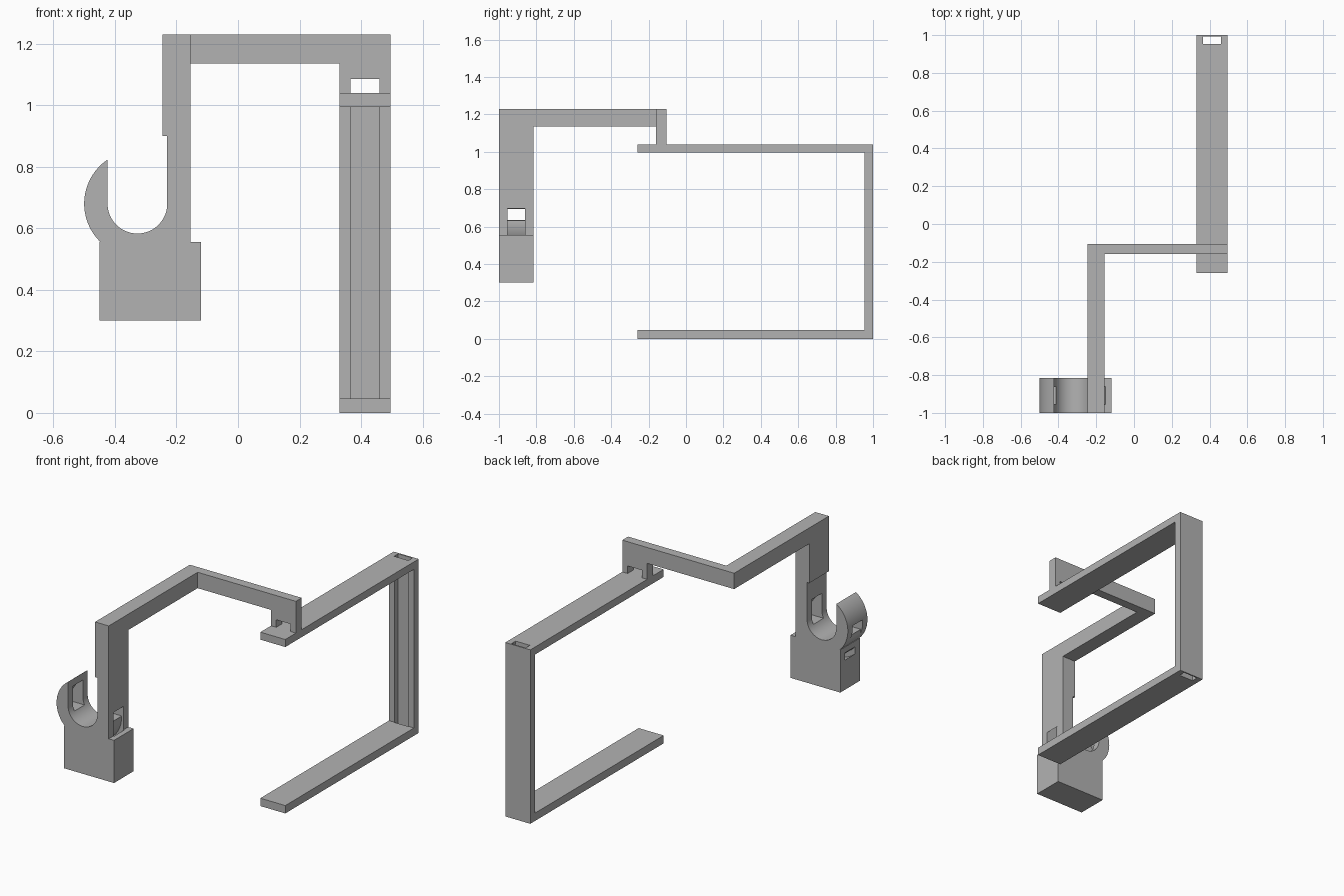
import bpy, bmesh, math
from mathutils import Vector

if "Cube" in bpy.data.objects:
    bpy.data.objects.remove(bpy.data.objects["Cube"], do_unlink=True)

grey = bpy.data.materials.new("plain_grey")
grey.use_nodes = True
grey.diffuse_color = (0.45, 0.45, 0.45, 1)
grey.node_tree.nodes["Principled BSDF"].inputs["Base Color"].default_value = grey.diffuse_color


def arc(cx, cz, r, start, end, steps=40):
    """Points along a circular arc, angles in degrees."""
    angles = [math.radians(start + (end - start) * i / steps) for i in range(steps + 1)]
    return [(cx + r * math.cos(a), cz + r * math.sin(a)) for a in angles]


def prism(name, profile, axis, low, high):
    """Extrude a 2D profile along one axis (0, 1 or 2)."""
    bm = bmesh.new()
    others = [i for i in range(3) if i != axis]
    verts = []
    for a, b in profile:
        p = Vector((0, 0, 0))
        p[axis], p[others[0]], p[others[1]] = low, a, b
        verts.append(bm.verts.new(p))
    cap = bm.faces.new(verts)
    side = bmesh.ops.extrude_face_region(bm, geom=[cap])["geom"]
    step = Vector((0, 0, 0))
    step[axis] = high - low
    moved = [v for v in side if isinstance(v, bmesh.types.BMVert)]
    bmesh.ops.translate(bm, verts=moved, vec=step)
    bmesh.ops.recalc_face_normals(bm, faces=bm.faces)
    mesh = bpy.data.meshes.new(name)
    bm.to_mesh(mesh)
    bm.free()
    mesh.materials.append(grey)
    obj = bpy.data.objects.new(name, mesh)
    bpy.context.collection.objects.link(obj)
    return obj


def rect(a0, a1, b0, b1):
    return [(a0, b0), (a1, b0), (a1, b1), (a0, b1)]


def activate(obj):
    bpy.ops.object.select_all(action="DESELECT")
    obj.select_set(True)
    bpy.context.view_layer.objects.active = obj


def cut(obj, cutter):
    cutter.hide_render = True
    mod = obj.modifiers.new("cut", "BOOLEAN")
    mod.operation = "DIFFERENCE"
    mod.solver = "EXACT"
    mod.object = cutter
    activate(obj)
    bpy.ops.object.modifier_apply(modifier=mod.name)
    bpy.data.objects.remove(cutter, do_unlink=True)


# C-shaped frame with a groove running down its back wall
X0, X1 = 0.33, 0.495
SLOT0, SLOT1 = 0.365, 0.46
frame = prism("c_frame", [(-0.26, 0), (1, 0), (1, 1.04), (-0.26, 1.04),
                          (-0.26, 0.995), (0.955, 0.995), (0.955, 0.047), (-0.26, 0.047)],
              0, X0, X1)
cut(frame, prism("groove_cutter", rect(SLOT0, SLOT1, 0.953, 0.992), 2, -0.1, 1.2))

# Bracket standing on the frame, with a strap window at its foot
Y0, Y1 = -0.16, -0.105
prism("bracket", [(X0, 1.04), (SLOT0, 1.04), (SLOT0, 1.085), (SLOT1, 1.085),
                  (SLOT1, 1.04), (X1, 1.04), (X1, 1.135), (X0, 1.135)], 1, Y0, Y1)

# L-shaped arm
FRONT, BACK = -1.0, -0.815
prism("bent_arm", [(X1, Y1), (-0.245, Y1), (-0.245, BACK), (-0.155, BACK),
                   (-0.155, Y0), (X1, Y0)], 2, 1.135, 1.23)

# Post, block and open hook in one outline
CX, CZ = -0.327, 0.68
outline = [(-0.45, 0.30), (-0.12, 0.30), (-0.12, 0.555), (-0.155, 0.555),
           (-0.155, 1.23), (-0.245, 1.23), (-0.245, 0.9), (-0.23, 0.9)]
outline += arc(CX, CZ, 0.097, 0, -180)
outline += arc(CX, CZ, 0.173, 124.1, 226)
outline += [(-0.45, 0.555)]
hook = prism("post_and_hook", outline, 1, FRONT, BACK)

# Strap channel: a domed opening above, a half ring passing under the cradle
SZ, R_IN, R_OUT, FLAT = 0.62, 0.158, 0.188, 0.635
lift = math.degrees(math.asin((FLAT - SZ) / R_OUT))
dome = arc(CX, SZ, R_OUT, lift, 180 - lift)
ring = arc(CX, SZ, R_OUT, 172, 368) + arc(CX, SZ, R_IN, 365, 175)
for name, shape in (("dome_cutter", dome), ("ring_cutter", ring)):
    cut(hook, prism(name, shape, 1, -0.955, -0.86))

activate(hook)
bpy.ops.object.shade_smooth_by_angle(angle=math.radians(25))
